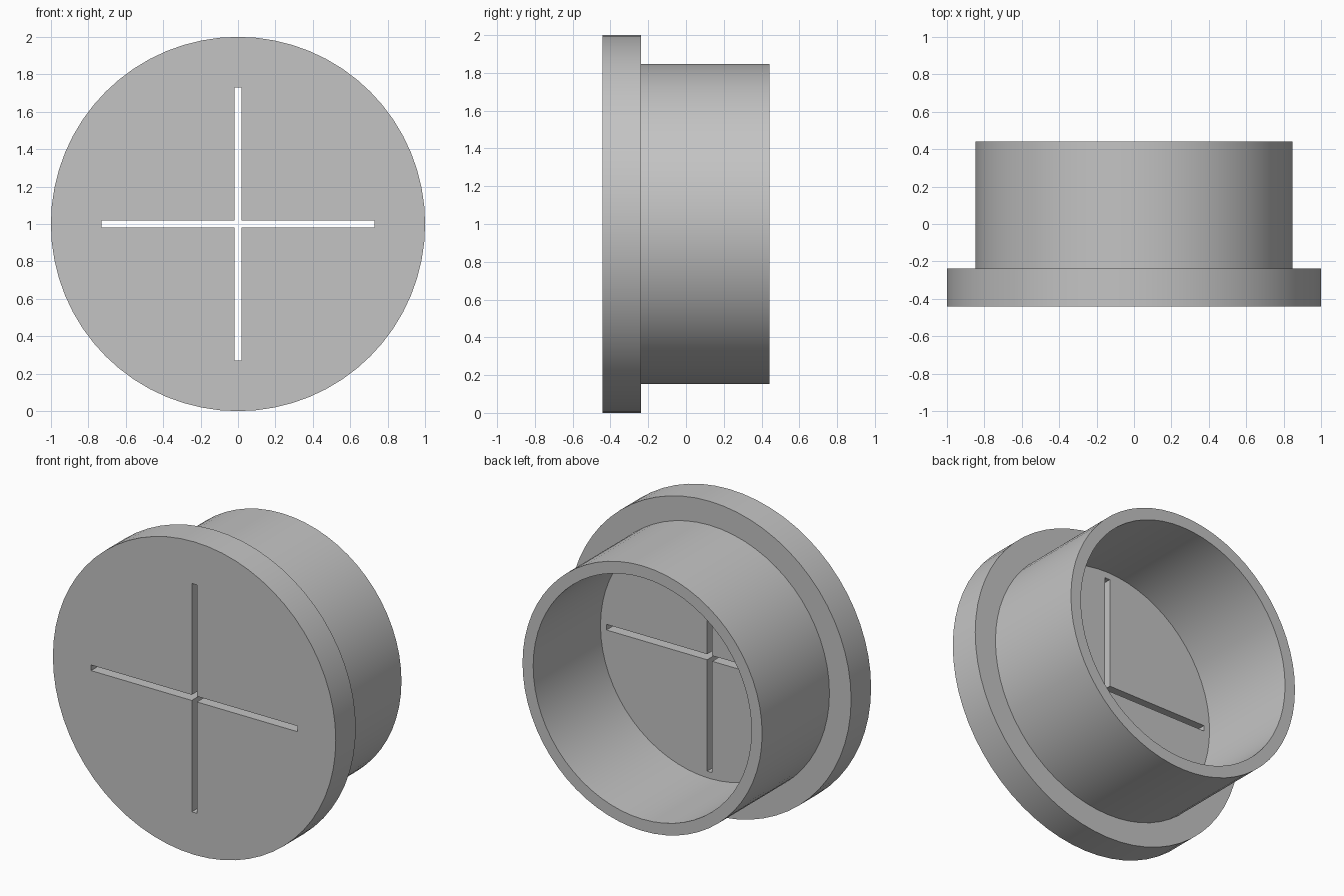
import bpy, bmesh, math

cube = bpy.data.objects.get("Cube")
if cube:
    bpy.data.objects.remove(cube, do_unlink=True)

SEGMENTS = 64
FRONT, STEP, BACK = -0.441, -0.239, 0.441
FLANGE_R, TUBE_R, BORE_R = 1.0, 0.847, 0.772
SLOT_LENGTH, SLOT_WIDTH = 1.46, 0.036

grey = bpy.data.materials.new("plain grey")
grey.use_nodes = True
colour = (0.55, 0.55, 0.55, 1)
grey.diffuse_color = colour
grey.node_tree.nodes["Principled BSDF"].inputs["Base Color"].default_value = colour


def turned_part(name, profile):
    """Solid turned about the y axis, closed by a flat disc at each end."""
    bm = bmesh.new()
    rings = []
    for radius, y in profile:
        angles = [math.tau * i / SEGMENTS for i in range(SEGMENTS)]
        rings.append([bm.verts.new((radius * math.cos(a), y, 1 + radius * math.sin(a)))
                      for a in angles])
    for lower, upper in zip(rings, rings[1:]):
        for i in range(SEGMENTS):
            j = (i + 1) % SEGMENTS
            bm.faces.new((lower[i], lower[j], upper[j], upper[i]))
    bm.faces.new(rings[0])
    bm.faces.new(rings[-1])
    bmesh.ops.recalc_face_normals(bm, faces=bm.faces)
    mesh = bpy.data.meshes.new(name)
    bm.to_mesh(mesh)
    bm.free()
    mesh.materials.append(grey)
    obj = bpy.data.objects.new(name, mesh)
    bpy.context.collection.objects.link(obj)
    return obj


# Flanged cap with a hollow tube behind it
cap = turned_part("flanged_cap", [
    (FLANGE_R, FRONT), (FLANGE_R, STEP), (TUBE_R, STEP),
    (TUBE_R, BACK), (BORE_R, BACK), (BORE_R, STEP)])

# Cross-shaped slot through the front disc
cutters = []
for name, size in (("wide_slot_cutter", (SLOT_LENGTH, 0.4, SLOT_WIDTH)),
                   ("tall_slot_cutter", (SLOT_WIDTH, 0.4, SLOT_LENGTH))):
    bpy.ops.mesh.primitive_cube_add(size=1, location=(0, (FRONT + STEP) / 2, 1))
    cutter = bpy.context.object
    cutter.name = name
    cutter.scale = size
    cutter.hide_render = True
    cutter.data.materials.append(grey)
    cutters.append(cutter)
    cut = cap.modifiers.new(name, "BOOLEAN")
    cut.operation = "DIFFERENCE"
    cut.solver = "EXACT"
    cut.object = cutter

# Apply the cuts, then smooth the round walls
bpy.ops.object.select_all(action="DESELECT")
cap.select_set(True)
bpy.context.view_layer.objects.active = cap
for modifier in list(cap.modifiers):
    bpy.ops.object.modifier_apply(modifier=modifier.name)
for cutter in cutters:
    bpy.data.objects.remove(cutter, do_unlink=True)
bpy.ops.object.shade_smooth_by_angle(angle=math.radians(30))
